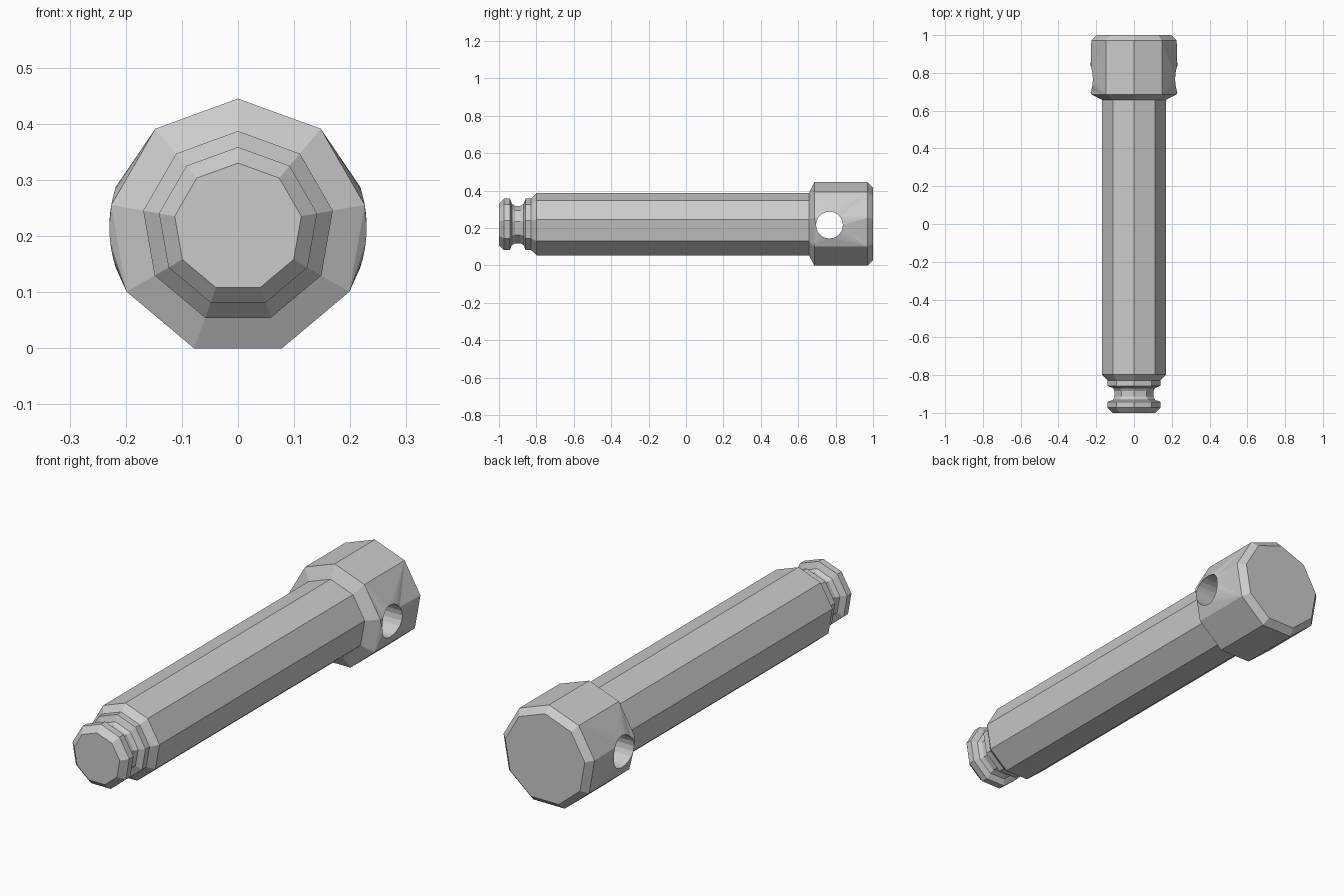
import bpy, bmesh
from math import sin, cos, atan2, sqrt, pi, radians

if "Cube" in bpy.data.objects:
    bpy.data.objects.remove(bpy.data.objects["Cube"])

SIDES = 9
R = 0.2294                      # head radius
ZC = R * (1 + cos(pi / SIDES)) - R   # axis height, bottom flat on the ground

# (y, radius) profile from grooved tip to head
profile = [
    (-1.0, 0.1145), (-0.972, 0.143), (-0.942, 0.143),
    (-0.931, 0.114), (-0.914, 0.1035), (-0.885, 0.1035), (-0.868, 0.114),
    (-0.857, 0.143), (-0.828, 0.143), (-0.798, 0.1715),
    (0.657, 0.1715), (0.686, R), (0.971, R), (1.0, 0.2005),
]
HEAD = 11                       # profile band that carries the cross hole
HOLE_Y, HOLE_R, HOLE_N = 0.767, 0.072, 20

bm = bmesh.new()

# Nine-sided turned body
rings = []
for y, r in profile:
    rings.append([bm.verts.new((r * sin(radians(40 * k)), y, ZC + r * cos(radians(40 * k))))
                  for k in range(SIDES)])
for i in range(len(rings) - 1):
    a, b = rings[i], rings[i + 1]
    for k in range(SIDES):
        if i == HEAD and k in (1, 2, 6, 7):
            continue            # left open for the hole
        n = (k + 1) % SIDES
        bm.faces.new((a[k], a[n], b[n], b[k]))
bm.faces.new(rings[0])
bm.faces.new(rings[-1])


def angle_gap(a, b):
    return abs((a - b + pi) % (2 * pi) - pi)


# Head sides, fanned from the corners to a round rim on the true cylinder
def pierced_side(sign, columns):
    rim = []
    for j in range(HOLE_N):
        t = 2 * pi * j / HOLE_N
        dz = HOLE_R * sin(t)
        rim.append(bm.verts.new((sign * sqrt(R * R - dz * dz),
                                 HOLE_Y + HOLE_R * cos(t), ZC + dz)))
    corners = [rings[i][k] for i in (HEAD, HEAD + 1) for k in columns]

    def nearest(j):
        t = 2 * pi * j / HOLE_N
        return min(corners, key=lambda c: angle_gap(
            atan2(c.co.z - ZC, c.co.y - HOLE_Y), t))

    for j in range(HOLE_N):
        n = (j + 1) % HOLE_N
        c0, c1 = nearest(j), nearest(n)
        bm.faces.new((rim[j], rim[n], c0))
        if c0 is not c1:
            bm.faces.new((rim[n], c1, c0))
    return rim


right = pierced_side(1, (1, 2, 3))
left = pierced_side(-1, (8, 7, 6))

# Wall of the cross hole
for j in range(HOLE_N):
    n = (j + 1) % HOLE_N
    bm.faces.new((right[j], right[n], left[n], left[j]))

bmesh.ops.recalc_face_normals(bm, faces=bm.faces)
mesh = bpy.data.meshes.new("locking_pin")
bm.to_mesh(mesh)
bm.free()
bpy.context.collection.objects.link(bpy.data.objects.new("locking_pin", mesh))
